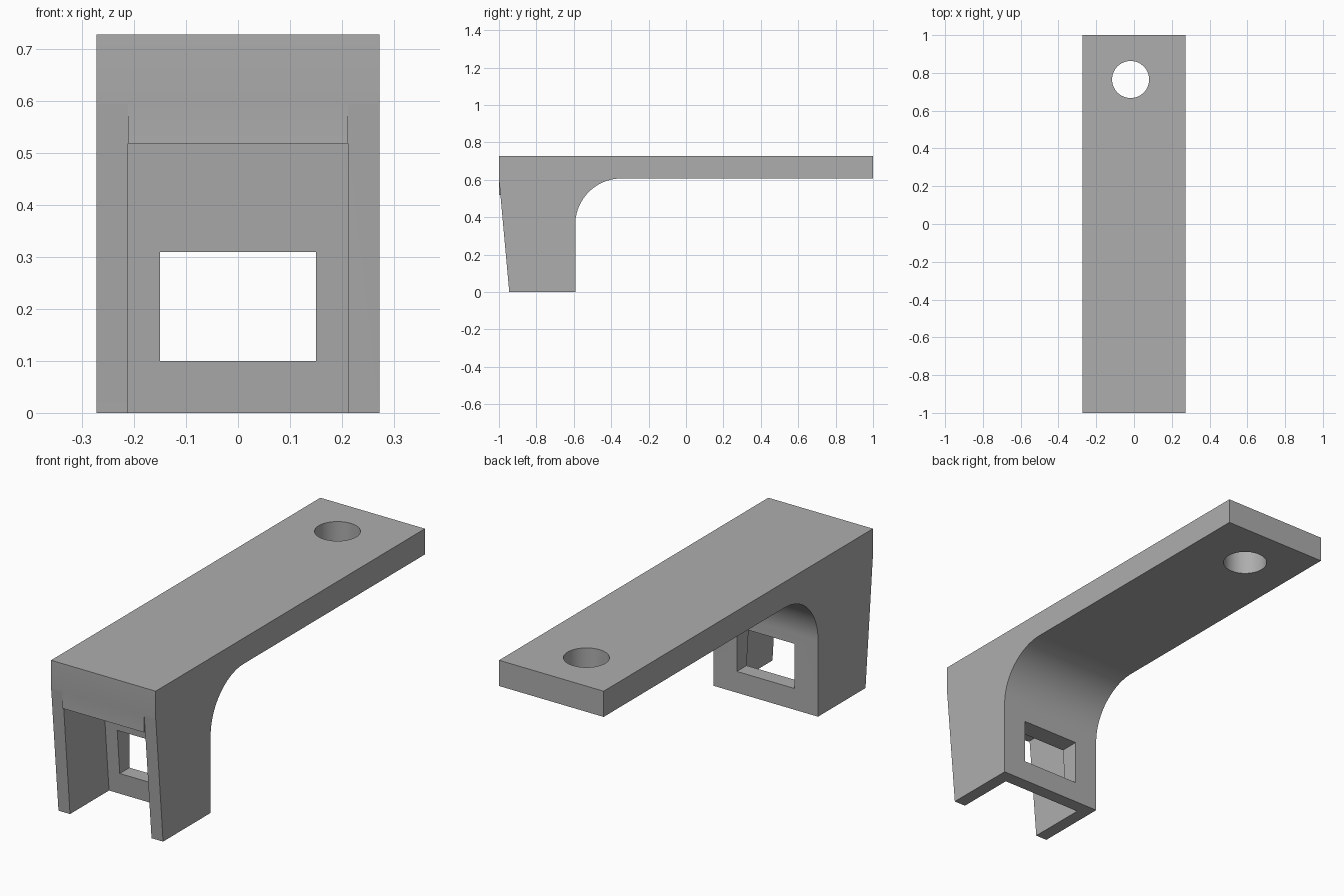
import bpy, bmesh, math

cube = bpy.data.objects.get("Cube")
if cube:
    bpy.data.objects.remove(cube, do_unlink=True)

HALF_W, INNER_W = 0.272, 0.212
TOP, UNDER, BACK, RADIUS = 0.728, 0.607, -0.592, 0.247

grey = bpy.data.materials.new("plain grey")
grey.use_nodes = True
colour = (0.42, 0.42, 0.42, 1)
grey.diffuse_color = colour
grey.node_tree.nodes["Principled BSDF"].inputs["Base Color"].default_value = colour


def prism(name, profile, x0, x1):
    """Extrude a (y, z) profile along x."""
    bm = bmesh.new()
    face = bm.faces.new([bm.verts.new((x0, y, z)) for y, z in profile])
    new = bmesh.ops.extrude_face_region(bm, geom=[face])["geom"]
    verts = [v for v in new if isinstance(v, bmesh.types.BMVert)]
    bmesh.ops.translate(bm, verts=verts, vec=(x1 - x0, 0, 0))
    bmesh.ops.recalc_face_normals(bm, faces=bm.faces)
    mesh = bpy.data.meshes.new(name)
    bm.to_mesh(mesh)
    bm.free()
    mesh.materials.append(grey)
    obj = bpy.data.objects.new(name, mesh)
    bpy.context.collection.objects.link(obj)
    return obj


def cut(target, cutter):
    """Subtract the cutter from the target, then discard it."""
    cutter.hide_render = True
    mod = target.modifiers.new("cut", 'BOOLEAN')
    mod.operation, mod.solver, mod.object = 'DIFFERENCE', 'EXACT', cutter
    bpy.context.view_layer.objects.active = target
    bpy.ops.object.modifier_apply(modifier=mod.name)
    bpy.data.objects.remove(cutter, do_unlink=True)


# Arm and leg joined by a round inner corner
steps = 24
arc = [(BACK + RADIUS * (1 - math.cos(a)), UNDER - RADIUS * (1 - math.sin(a)))
       for a in (math.pi / 2 * i / steps for i in range(steps + 1))]
bracket = prism("bracket_arm", [(-1, 0), (BACK, 0)] + arc
                + [(1, UNDER), (1, TOP), (-1, TOP)], -HALF_W, HALF_W)

# Open pocket with a sloping rear wall
cut(bracket, prism("pocket_cutter", [(-1.1, -0.1), (-0.646, -0.1), (-0.702, 0.518),
                                     (-1.1, 0.518)], -INNER_W, INNER_W))

# Tapered front edges of the two side walls
taper = [(-1.1, -0.1), (-0.936, -0.1), (-0.945, 0), (-0.996, 0.56),
         (-0.999, 0.59), (-1.001, 0.61), (-1.1, 0.61)]
for side in (-1, 1):
    cut(bracket, prism("taper_cutter", taper, side * INNER_W, side * 0.4))

# Window through the rear wall
cut(bracket, prism("window_cutter", [(-0.8, 0.1), (-0.5, 0.1), (-0.5, 0.31),
                                     (-0.8, 0.31)], -0.15, 0.15))

# Round hole near the end of the arm
bpy.ops.mesh.primitive_cylinder_add(vertices=64, radius=0.098, depth=0.5,
                                    location=(-0.018, 0.765, 0.67))
hole = bpy.context.object
hole.name = "hole_cutter"
hole.data.materials.append(grey)
cut(bracket, hole)

bpy.ops.object.select_all(action='DESELECT')
bracket.select_set(True)
bpy.context.view_layer.objects.active = bracket
bpy.ops.object.shade_smooth_by_angle(angle=math.radians(20))
